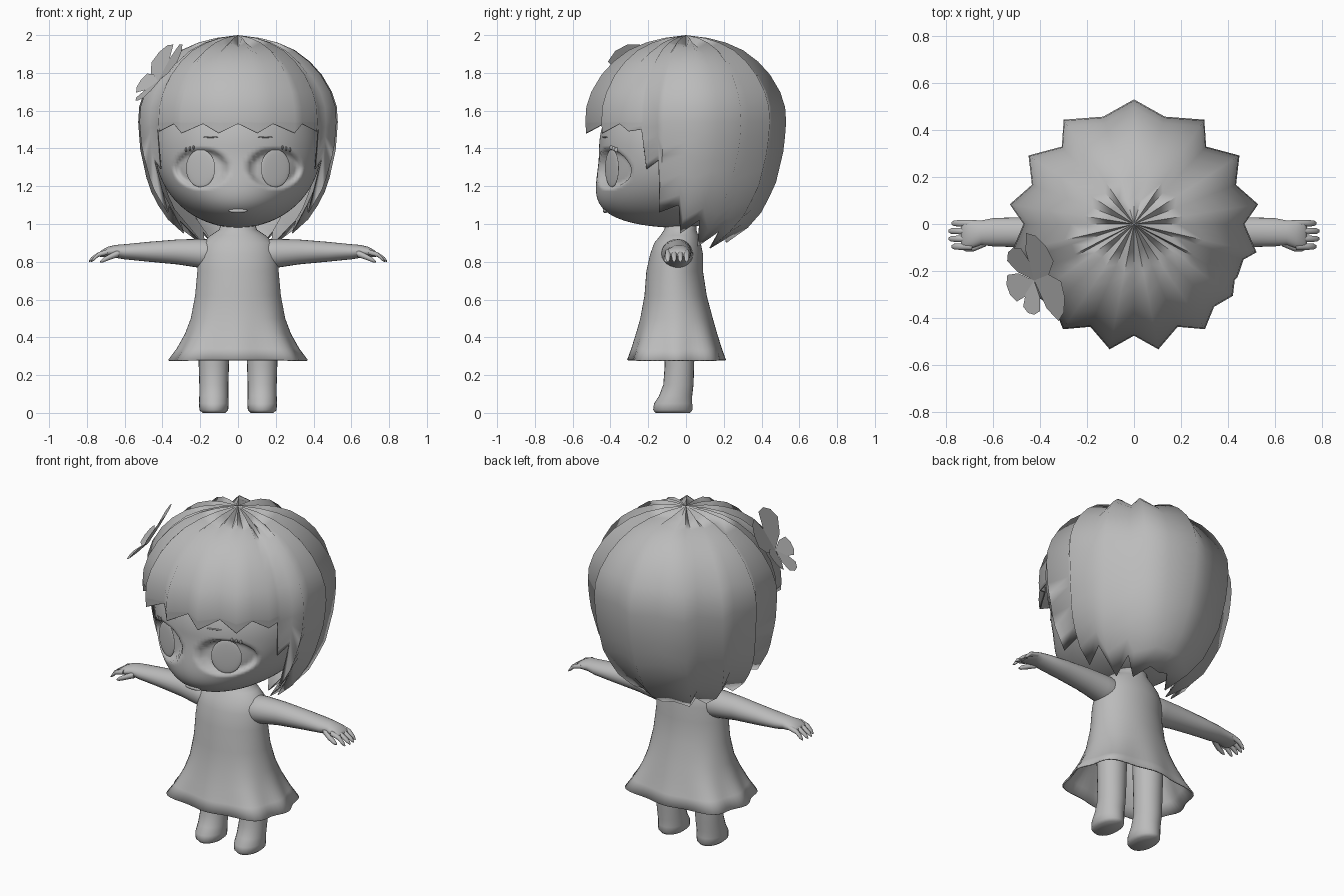
import bpy, bmesh
from math import sin, cos, pi, radians
from mathutils import Vector, Matrix

old = bpy.data.objects.get("Cube")
if old:
    bpy.data.objects.remove(old, do_unlink=True)

GREY = (0.5, 0.5, 0.5, 1)
grey = bpy.data.materials.new("plain_grey")
grey.use_nodes = True
grey.diffuse_color = GREY
grey.node_tree.nodes["Principled BSDF"].inputs["Base Color"].default_value = GREY


def finish(bm, name, angle=60):
    """Turn a bmesh into a smooth-shaded grey object."""
    bmesh.ops.recalc_face_normals(bm, faces=bm.faces)
    mesh = bpy.data.meshes.new(name)
    bm.to_mesh(mesh)
    bm.free()
    mesh.materials.append(grey)
    ob = bpy.data.objects.new(name, mesh)
    bpy.context.collection.objects.link(ob)
    bpy.ops.object.select_all(action="DESELECT")
    ob.select_set(True)
    bpy.context.view_layer.objects.active = ob
    bpy.ops.object.shade_smooth_by_angle(angle=radians(angle))
    return ob


def skin_rings(bm, rings):
    """Join closed rings of points with quads."""
    rows = [[bm.verts.new(p) for p in ring] for ring in rings]
    n = len(rows[0])
    for a, b in zip(rows, rows[1:]):
        for i in range(n):
            j = (i + 1) % n
            bm.faces.new((a[i], a[j], b[j], b[i]))
    return rows


def loft(name, sections, u, v, n=24):
    """Loft capped ellipses given as (centre, radius along u, radius along v)."""
    u, v = Vector(u), Vector(v)
    bm = bmesh.new()
    rows = skin_rings(bm, [[Vector(c) + u * ru * cos(2 * pi * i / n) + v * rv * sin(2 * pi * i / n)
                            for i in range(n)] for c, ru, rv in sections])
    bm.faces.new(rows[0])
    bm.faces.new(rows[-1])
    return finish(bm, name)


def blob(name, centre, size, yaw=0.0):
    """Squashed sphere."""
    bm = bmesh.new()
    bmesh.ops.create_uvsphere(bm, u_segments=24, v_segments=12, radius=1)
    bm.transform(Matrix.Translation(centre) @ Matrix.Rotation(yaw, 4, "Z") @ Matrix.Diagonal((*size, 1)))
    return finish(bm, name)


def thicken(ob, amount):
    mod = ob.modifiers.new("thickness", "SOLIDIFY")
    mod.thickness = amount
    mod.offset = -1


X, Y, Z = (1, 0, 0), (0, 1, 0), (0, 0, 1)

# Head: ball with a fuller lower face and sunken almond eye sockets
bm = bmesh.new()
bmesh.ops.create_uvsphere(bm, u_segments=128, v_segments=88, radius=1)
for vert in bm.verts:
    x, y, z = vert.co
    if y < 0 and z < 0:
        y *= 1 + 0.8 * z * z
    vert.co = (0.44 * x, -0.03 + 0.43 * y, 1.4 + 0.42 * z)
    q = ((abs(vert.co.x) - 0.195) / 0.145) ** 2 + ((vert.co.z - 1.295) / 0.106) ** 2
    if y < 0 and q < 1:
        vert.co.y += 0.045 * min(1, 3 * (1 - q))
finish(bm, "head", 85)

# Small face features
blob("nose", (0, -0.455, 1.2), (0.02, 0.013, 0.018))
blob("lips", (0, -0.428, 1.07), (0.05, 0.012, 0.012))
for s, side in ((1, "left"), (-1, "right")):
    blob(side + "_iris", (s * 0.198, -0.392, 1.295), (0.085, 0.008, 0.1), s * radians(25))
    blob(side + "_eyebrow", (s * 0.145, -0.43, 1.46), (0.042, 0.007, 0.004), s * radians(19))
    for k in range(3):
        blob(f"{side}_eyelash_{k}", (s * (0.235 + 0.02 * k), -0.39 + 0.012 * k, 1.405 - 0.006 * k),
             (0.005, 0.015, 0.012))

# Hair: (degrees from the back, radius, tip height, forward lean of the tip), ridges and grooves in turn
locks = [(0, .53, .9, 0), (16, .475, .92, 0), (34, .535, .87, 8), (43, .45, .96, 4), (57, .535, .88, 14),
         (69, .465, 1.02, 8), (81, .535, .95, 15), (90, .47, 1.1, 6), (103, .535, 1.06, 8),
         (108, .49, 1.34, 0), (117, .495, 1.29, 0), (119, .49, 1.5, 0),
         (126, .52, 1.49, 0), (136, .49, 1.53, 0), (146, .54, 1.48, 0), (157, .475, 1.53, 0),
         (169, .543, 1.48, 0), (180, .475, 1.53, 0)]
outline = [(2, 0), (1.985, .22), (1.96, .4), (1.92, .57), (1.86, .72), (1.79, .84), (1.7, .94),
           (1.62, .99), (1.54, 1), (1.4, .98), (1.2, .89), (1.05, .74), (.97, .6), (.87, .32)]


def spread(z):
    for (z1, f1), (z0, f0) in zip(outline, outline[1:]):
        if z >= z0:
            return f0 + (f1 - f0) * (z - z0) / (z1 - z0)
    return outline[-1][1]


columns = locks + [(-a, r, b, -lean) for a, r, b, lean in locks[-2:0:-1]]
rings = []
for z, f in outline[1:9]:
    # grooves dip deeper towards the crown
    rings.append([(r * f * sin(radians(a)), r * f * cos(radians(a)), z - (i % 2) * 0.045 * (1 - f))
                  for i, (a, r, b, lean) in enumerate(columns)])
for step in range(1, 9):
    t = step / 8
    ring = []
    for a, r, b, lean in columns:
        z = 1.54 + (b - 1.54) * t
        turn = radians(a + lean * t * t)
        ring.append((r * spread(z) * sin(turn), r * spread(z) * cos(turn), z))
    rings.append(ring)
bm = bmesh.new()
rows = skin_rings(bm, rings)
crown = bm.verts.new((0, 0, 2))
for i, vert in enumerate(rows[0]):
    bm.faces.new((crown, vert, rows[0][(i + 1) % len(columns)]))
thicken(finish(bm, "hair", 85), 0.006)

# Dress: open bell with a squarish scalloped hem, narrowing to the neck
dress_rows = [(.28, .37, .262, -.05), (.34, .325, .24, -.05), (.42, .28, .215, -.05),
              (.5, .25, .192, -.05), (.62, .227, .165, -.055), (.75, .215, .15, -.06),
              (.84, .208, .14, -.05), (.9, .19, .123, -.045), (.94, .145, .1, -.035),
              (.97, .1, .085, -.03), (1.03, .08, .075, -.02)]
bm = bmesh.new()
rings = []
for z, w, d, cy in dress_rows:
    flare = max(0, (0.55 - z) / 0.27)
    p = 2 + 0.9 * flare
    ring = []
    for i in range(64):
        a = 2 * pi * i / 64
        k = (abs(cos(a)) ** p + abs(sin(a)) ** p) ** (-1 / p)
        k *= 1 + 0.075 * flare * (cos(8 * a) - 1) / 2
        ring.append((w * k * cos(a), cy + d * k * sin(a), z))
    rings.append(ring)
skin_rings(bm, rings)
thicken(finish(bm, "dress"), 0.008)

# Arms, hands and legs, mirrored
arm_rows = [(.1, -.047, .835, .075, .07), (.16, -.047, .84, .084, .08), (.21, -.045, .845, .08, .076),
            (.32, -.04, .852, .07, .066),
            (.48, -.035, .853, .064, .052), (.6, -.035, .853, .06, .04), (.65, -.037, .855, .052, .034),
            (.69, -.043, .852, .06, .027), (.725, -.046, .842, .058, .018), (.735, -.046, .838, .05, .01)]
leg_rows = [(0, .06, .09, -.07), (.015, .076, .104, -.07), (.05, .079, .101, -.068),
            (.09, .077, .088, -.055), (.15, .077, .08, -.04), (.25, .08, .078, -.035),
            (.48, .085, .085, -.035)]
for s, side in ((1, "left"), (-1, "right")):
    loft(side + "_arm", [((s * x, y, z), ry, rz) for x, y, z, ry, rz in arm_rows], Y, Z)
    loft(side + "_leg", [((s * 0.128, cy, z), w, d) for z, w, d, cy in leg_rows], X, Y)
    for k in range(4):
        y = 0.003 - 0.033 * k
        reach = 0.795 - 0.012 * abs(k - 1.5)
        loft(f"{side}_finger_{k}", [((s * .69, y, .852), .015, .015), ((s * .74, y, .838), .014, .013),
                                    ((s * (reach - .012), y, .814), .012, .011),
                                    ((s * reach, y, .802), .005, .004)], Y, Z, 10)
    loft(side + "_thumb", [((s * .63, -.075, .845), .02, .02), ((s * .68, -.1, .825), .016, .016),
                           ((s * .715, -.105, .808), .012, .012), ((s * .73, -.105, .8), .004, .004)],
         Y, Z, 10)

# Flower in the hair: flat petals
centre = Vector((-0.425, -0.24, 1.755))
normal = Vector((-0.76, -0.27, 0.59)).normalized()
up = (Vector(Z) - normal * normal.z).normalized()
across = normal.cross(up)
petal = [(0, 0), (.45, -.34), (.85, -.4), (1, -.15), (1, .15), (.85, .4), (.45, .34)]
bm = bmesh.new()
for angle, length in ((38, .24), (-36, .24), (104, .16), (-112, .14), (180, .15)):
    d = up * cos(radians(angle)) + across * sin(radians(angle))
    e = normal.cross(d)
    bm.faces.new([bm.verts.new(centre + d * length * p + e * length * q + normal * 0.035 * p)
                  for p, q in petal])
finish(bm, "hair_flower", 30)
